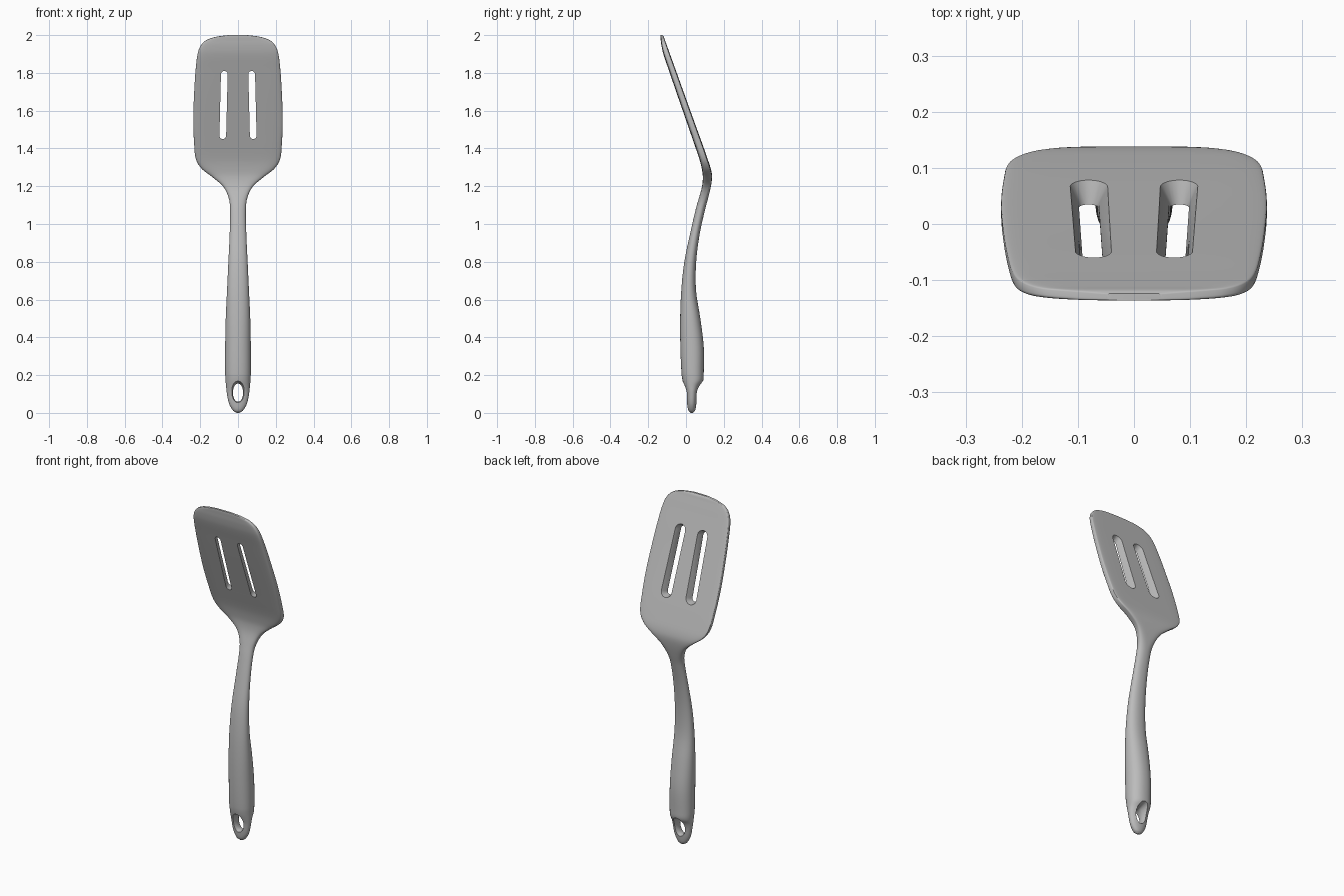
import bpy, bmesh, math

if "Cube" in bpy.data.objects:
    bpy.data.objects.remove(bpy.data.objects["Cube"])

grey = bpy.data.materials.new("soft grey")
grey.diffuse_color = (0.5, 0.5, 0.5, 1)
grey.use_nodes = True
grey.node_tree.nodes["Principled BSDF"].inputs["Base Color"].default_value = grey.diffuse_color

# side and front outline: height, front y, back y, half width
HANDLE = [
    (0.0, 0.026, 0.036, 0.008), (0.012, 0.013, 0.048, 0.026), (0.05, 0.006, 0.055, 0.048),
    (0.11, 0.0, 0.062, 0.060), (0.14, -0.009, 0.073, 0.063), (0.17, -0.018, 0.091, 0.066),
    (0.21, -0.024, 0.094, 0.068), (0.35, -0.030, 0.094, 0.068), (0.5, -0.031, 0.076, 0.065),
    (0.65, -0.025, 0.053, 0.058), (0.8, -0.009, 0.054, 0.051), (0.95, 0.022, 0.073, 0.044),
    (1.08, 0.052, 0.102, 0.042)]
BLADE = [
    (1.14, 0.069, 0.118, 0.050), (1.20, 0.085, 0.132, 0.080), (1.25, 0.089, 0.138, 0.138),
    (1.29, 0.084, 0.132, 0.190), (1.34, 0.072, 0.116, 0.222), (1.42, 0.045, 0.088, 0.232),
    (1.55, 0.0, 0.041, 0.237), (1.7, -0.052, -0.013, 0.232), (1.82, -0.093, -0.056, 0.224),
    (1.9, -0.120, -0.085, 0.214), (1.945, -0.130, -0.101, 0.197), (1.975, -0.134, -0.112, 0.165),
    (1.992, -0.136, -0.118, 0.112), (2.0, -0.136, -0.124, 0.05)]


def smooth_rows(keys, steps):
    """Pass a smooth curve through the key rows."""
    def slope(i, c):
        a, b = keys[max(i - 1, 0)], keys[min(i + 1, len(keys) - 1)]
        return (b[c] - a[c]) / (b[0] - a[0])
    rows = []
    for i in range(len(keys) - 1):
        p, q = keys[i], keys[i + 1]
        h = q[0] - p[0]
        for s in range(steps):
            t = s / steps
            row = [p[0] + h * t]
            for c in (1, 2, 3):
                row.append((2*t**3 - 3*t*t + 1) * p[c] + (t**3 - 2*t*t + t) * h * slope(i, c)
                           + (3*t*t - 2*t**3) * q[c] + (t**3 - t*t) * h * slope(i + 1, c))
            rows.append(row)
    return rows + [list(keys[-1])]


def loft(name, rings):
    """Skin closed rings of points and cap both ends."""
    bm = bmesh.new()
    loops = [[bm.verts.new(p) for p in ring] for ring in rings]
    n = len(loops[0])
    for a, b in zip(loops, loops[1:]):
        for i in range(n):
            j = (i + 1) % n
            bm.faces.new((a[i], a[j], b[j], b[i]))
    bm.faces.new(loops[0][::-1])
    bm.faces.new(loops[-1])
    bmesh.ops.recalc_face_normals(bm, faces=bm.faces)
    mesh = bpy.data.meshes.new(name)
    bm.to_mesh(mesh)
    bm.free()
    mesh.materials.append(grey)
    ob = bpy.data.objects.new(name, mesh)
    bpy.context.collection.objects.link(ob)
    return ob


def section(z, front, back, w, count=48):
    """Rounded section: oval in the handle, flat with a thinned front rim in the blade."""
    k = min(max((z - 1.08) / 0.26, 0), 1)
    k = k * k * (3 - 2 * k)
    mid = front + (back - front) * (0.5 + 0.15 * k)
    pts = []
    for i in range(count):
        a = 2 * math.pi * (i + 0.5) / count
        c, s = math.cos(a), math.sin(a)
        n = 2.2 + k * (5.5 if s > 0 else 3.3)
        x = w * math.copysign(abs(c) ** (2 / n), c)
        depth = (back - mid) if s > 0 else (mid - front)
        pts.append((x, mid + depth * math.copysign(abs(s) ** (2 / n), s), z))
    return pts


# one-piece body: handle, neck and blade
spatula = loft("spatula_body", [section(*r) for r in smooth_rows(HANDLE + BLADE, 4)])


def slot_ring(side, base, half, low, high):
    """Long slot outline lying on a plane parallel to the blade."""
    pts = []
    for i in range(24):
        a = 2 * math.pi * (i + 0.5) / 24
        end = high - half if math.sin(a) > 0 else low + half
        z = end + half * math.sin(a)
        x = 0.081 - (z - 1.45) * 0.025 + half * math.cos(a)
        pts.append((side * x, base - (z - 1.45) * 0.35, z))
    return pts


# flared blade slots, wider on the back
cutters = []
for side in (-1, 1):
    cutters.append(loft("slot_cutter", [
        slot_ring(side, -0.02, 0.018, 1.45, 1.81), slot_ring(side, 0.04, 0.018, 1.45, 1.81),
        slot_ring(side, 0.080, 0.035, 1.447, 1.835), slot_ring(side, 0.12, 0.052, 1.444, 1.86)]))

# hanging hole with dished rims
cutters.append(loft("hole_cutter", [
    [(w * math.cos(a), y, 0.107 + h * math.sin(a))
     for a in (2 * math.pi * i / 32 for i in range(32))]
    for y, w, h in ((-0.03, 0.046, 0.066), (0.02, 0.027, 0.048),
                    (0.04, 0.027, 0.048), (0.10, 0.05, 0.07))]))

bpy.context.view_layer.objects.active = spatula
spatula.select_set(True)
for cutter in cutters:
    cutter.hide_render = True
    mod = spatula.modifiers.new("cut", 'BOOLEAN')
    mod.operation = 'DIFFERENCE'
    mod.solver = 'EXACT'
    mod.object = cutter
    bpy.ops.object.modifier_apply(modifier=mod.name)
    bpy.data.objects.remove(cutter, do_unlink=True)
bpy.ops.object.shade_smooth_by_angle(angle=math.radians(35))
